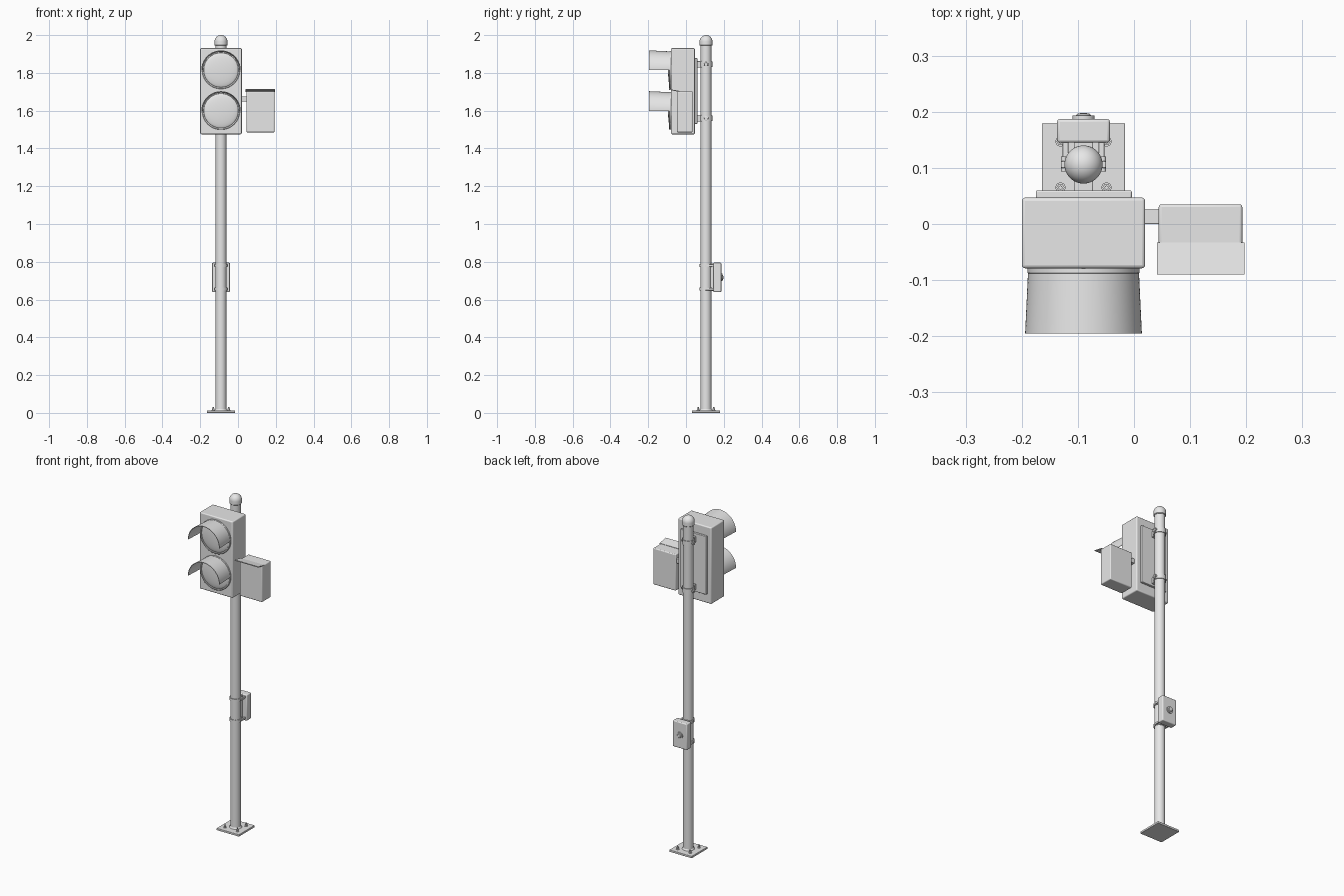
import bpy, bmesh, math
from mathutils import Matrix, Vector

if "Cube" in bpy.data.objects:
    bpy.data.objects.remove(bpy.data.objects["Cube"])

grey = bpy.data.materials.new("plain grey")
grey.diffuse_color = (0.8, 0.8, 0.8, 1)
grey.use_nodes = True
grey.node_tree.nodes["Principled BSDF"].inputs["Base Color"].default_value = grey.diffuse_color

PX, PY = -0.09, 0.106   # pole axis


def finish(name, bm, smooth=True, bevel=0.0):
    bmesh.ops.recalc_face_normals(bm, faces=bm.faces[:])
    me = bpy.data.meshes.new(name)
    bm.to_mesh(me)
    bm.free()
    me.materials.append(grey)
    ob = bpy.data.objects.new(name, me)
    bpy.context.collection.objects.link(ob)
    if bevel:
        m = ob.modifiers.new("bevel", 'BEVEL')
        m.width, m.segments, m.limit_method = bevel, 3, 'ANGLE'
    if smooth:
        bpy.context.view_layer.objects.active = ob
        ob.select_set(True)
        bpy.ops.object.shade_smooth_by_angle(angle=math.radians(35))
        ob.select_set(False)
    return ob


def box(name, x0, x1, y0, y1, z0, z1, bevel=0.0):
    bm = bmesh.new()
    bmesh.ops.create_cube(bm, size=1)
    for v in bm.verts:
        v.co = Vector(((x0 + x1) / 2 + v.co.x * (x1 - x0),
                       (y0 + y1) / 2 + v.co.y * (y1 - y0),
                       (z0 + z1) / 2 + v.co.z * (z1 - z0)))
    return finish(name, bm, bool(bevel), bevel)


def lathe(name, profile, loc, axis='Z', sides=48, arc=2 * math.pi):
    """Revolve (radius, height) points round z; axis 'Y' points height to -y."""
    bm = bmesh.new()
    closed = arc > 6.2
    count = sides if closed else sides + 1
    turn = Matrix.Rotation(math.pi / 2, 3, 'X') if axis == 'Y' else Matrix.Identity(3)
    rings = []
    for i in range(count):
        a = arc * i / sides
        rings.append([bm.verts.new(turn @ Vector((r * math.cos(a), r * math.sin(a), h)) + Vector(loc))
                      for r, h in profile])
    for i in range(sides):
        a, b = rings[i], rings[(i + 1) % count]
        for j in range(len(profile) - 1):
            bm.faces.new((a[j], b[j], b[j + 1], a[j + 1]))
    if not closed:
        for ring in (rings[0], rings[-1]):
            bm.faces.new(ring[:-1])
    bmesh.ops.remove_doubles(bm, verts=bm.verts[:], dist=1e-5)
    return finish(name, bm)


def rod(name, r, h, loc, axis='Z', sides=24):
    return lathe(name, [(0, 0), (r, 0), (r, h), (0, h)], loc, axis, sides)


# base plate with weld collar and anchor bolts
box("base_plate", PX - 0.074, PX + 0.074, PY - 0.074, PY + 0.074, 0, 0.012, 0.002)
lathe("base_collar", [(0.028, 0.012), (0.034, 0.012), (0.029, 0.02)], (PX, PY, 0))
for sx in (-1, 1):
    for sy in (-1, 1):
        p = (PX + sx * 0.041, PY + sy * 0.041, 0.012)
        rod("anchor_washer", 0.009, 0.003, p)
        rod("anchor_nut", 0.007, 0.011, p, sides=6)
        rod("anchor_stud", 0.0035, 0.019, p, sides=12)

# pole and domed cap
rod("pole", 0.029, 1.95, (PX, PY, 0.005), sides=48)
dome = [(0.034 * math.cos(t * math.pi / 20), 1.966 + 0.034 * math.sin(t * math.pi / 20)) for t in range(11)]
lathe("pole_cap", [(0, 1.944), (0.031, 1.944), (0.034, 1.947)] + dome, (PX, PY, 0))

# signal housing and back plate
box("signal_housing", -0.2, 0.02, -0.079, 0.047, 1.475, 1.931, 0.006)
box("back_plate", -0.175, -0.004, 0.045, 0.06, 1.53, 1.878, 0.003)

# lenses with bezel ring and flared half-round visor
for z in (1.815, 1.599):
    lathe("lens_bezel", [(0.09, 0), (0.1, 0), (0.1, 0.01), (0.098, 0.012), (0.092, 0.012), (0.09, 0)],
          (PX, -0.077, z), 'Y', 64)
    lens = [(0.093 * math.cos(t * math.pi / 16), 0.004 + 0.014 * math.sin(t * math.pi / 16)) for t in range(9)]
    lathe("lens", [(0.093, 0)] + lens, (PX, -0.077, z), 'Y', 64)
    lathe("visor", [(0.0985, 0), (0.104, 0.117), (0.101, 0.117), (0.0955, 0), (0.0985, 0)],
          (PX, -0.078, z), 'Y', 40, math.pi)

# pole clamps holding the housing
for z in (1.845, 1.56):
    lathe("clamp_band", [(0.028, -0.015), (0.033, -0.015), (0.033, 0.015), (0.028, 0.015)], (PX, PY, z))
    box("clamp_bracket", PX - 0.017, PX + 0.017, 0.058, 0.085, z - 0.017, z + 0.017, 0.002)
    for s in (-1, 1):
        box("clamp_lug", PX + s * 0.034 - 0.006, PX + s * 0.034 + 0.006, 0.1, 0.112, z - 0.012, z + 0.012, 0.002)
        rod("clamp_bolt", 0.005, 0.026, (PX + s * 0.035, 0.12, z), 'Y', 12)

# side box with arm and hood
box("side_arm", 0.015, 0.05, 0.0, 0.027, 1.648, 1.676, 0.002)
box("side_box", 0.044, 0.193, -0.048, 0.035, 1.485, 1.702, 0.005)
hood = box("side_hood", 0.041, 0.197, -0.09, -0.033, 1.699, 1.704)
for v in hood.data.vertices:
    if v.co.y < -0.06:
        v.co.z += 0.011   # tilt up towards the front

# push button box strapped to the pole
box("button_box", PX - 0.047, PX + 0.047, 0.145, 0.187, 0.64, 0.795, 0.005)
box("button_mount", PX - 0.017, PX + 0.017, 0.128, 0.148, 0.645, 0.79, 0.002)
rod("button_rim", 0.02, 0.008, (PX, 0.193, 0.717), 'Y', 32)
lathe("button", [(0.013, 0.005), (0.013, 0), (0.01, -0.003), (0, -0.004)], (PX, 0.194, 0.717), 'Y', 32)
for z in (0.78, 0.655):
    lathe("button_strap", [(0.028, -0.008), (0.0335, -0.008), (0.0335, 0.008), (0.028, 0.008)], (PX, PY, z))
    for s in (-1, 1):
        box("strap_lug", PX + s * 0.032 - 0.005, PX + s * 0.032 + 0.005, 0.104, 0.146, z - 0.006, z + 0.006, 0.001)
